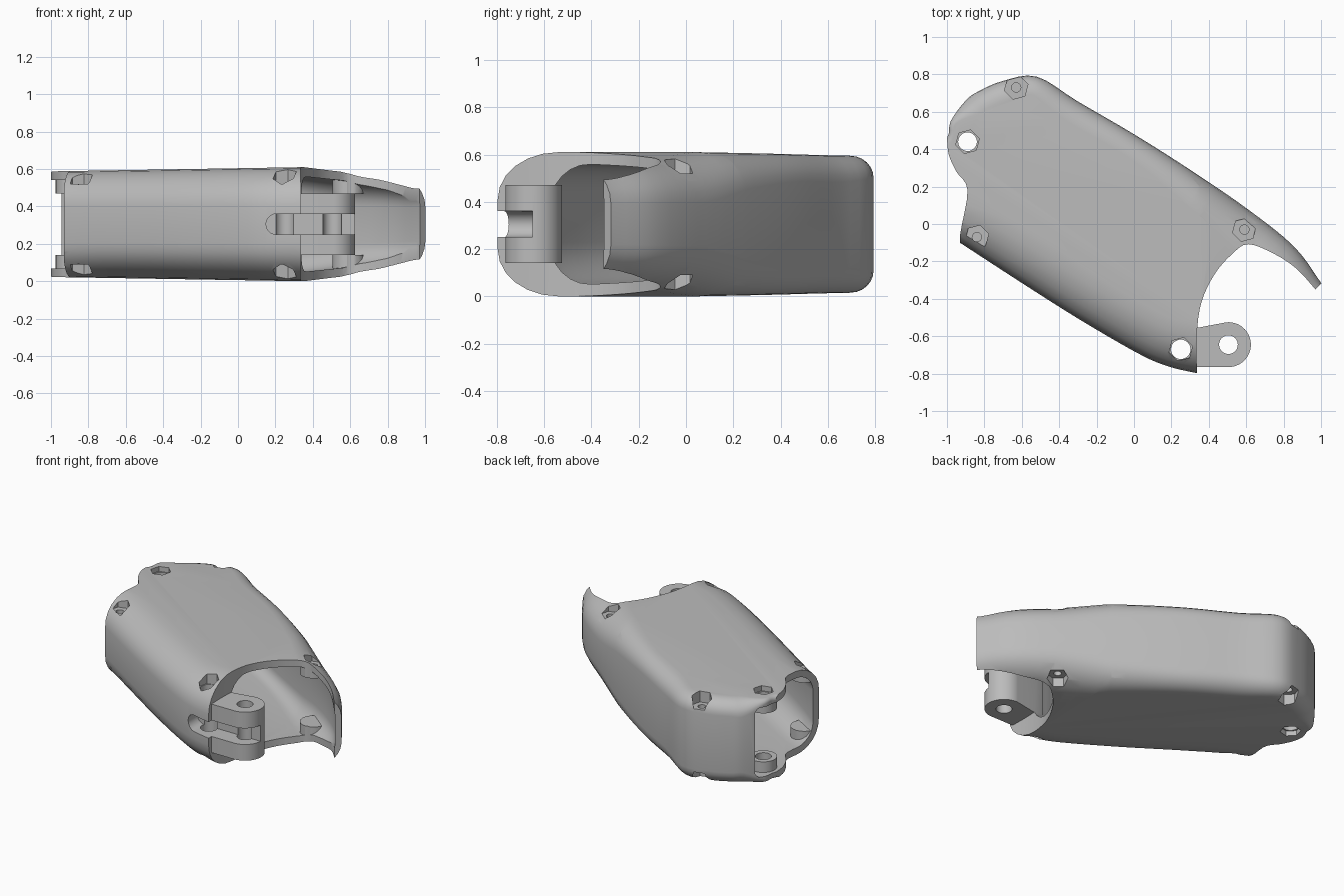
import bpy, bmesh, math
from mathutils import Matrix

if "Cube" in bpy.data.objects:
    bpy.data.objects.remove(bpy.data.objects["Cube"])

MID = 0.305  # half of the body height

grey = bpy.data.materials.new("plain_grey")
grey.use_nodes = True
grey.diffuse_color = (0.5, 0.5, 0.5, 1)
grey.node_tree.nodes["Principled BSDF"].inputs["Base Color"].default_value = (0.5, 0.5, 0.5, 1)


def spline(pts, closed, steps=4):
    """Smooth curve through points of any dimension."""
    n, out = len(pts), []
    for i in range(n if closed else n - 1):
        ids = [i - 1, i, i + 1, i + 2]
        ids = [k % n if closed else min(max(k, 0), n - 1) for k in ids]
        a, b, c, d = (pts[k] for k in ids)
        for s in range(steps):
            t = s / steps
            out.append(tuple(
                0.5 * (2 * q + (r - p) * t + (2 * p - 5 * q + 4 * r - u) * t * t
                       + (3 * q - p - 3 * r + u) * t ** 3)
                for p, q, r, u in zip(a, b, c, d)))
    return out if closed else out + [pts[-1]]


def finish(bm, name):
    bmesh.ops.recalc_face_normals(bm, faces=bm.faces)
    me = bpy.data.meshes.new(name)
    bm.to_mesh(me)
    bm.free()
    me.materials.append(grey)
    ob = bpy.data.objects.new(name, me)
    bpy.context.collection.objects.link(ob)
    return ob


def prism(name, pts, z0, z1, matrix=None):
    bm = bmesh.new()
    low = [bm.verts.new((p[0], p[1], z0)) for p in pts]
    top = [bm.verts.new((p[0], p[1], z1)) for p in pts]
    bm.faces.new(low)
    bm.faces.new(top)
    for i in range(len(pts)):
        j = (i + 1) % len(pts)
        bm.faces.new((low[i], low[j], top[j], top[i]))
    if matrix:
        bm.transform(matrix)
    return finish(bm, name)


def arc(x, y, r, n=32, start=0, sweep=360):
    count = n if sweep == 360 else n + 1
    ang = [math.radians(start + sweep * i / n) for i in range(count)]
    return [(x + r * math.cos(a), y + r * math.sin(a)) for a in ang]


def combine(target, tool, operation="DIFFERENCE"):
    """Apply a boolean and discard the tool."""
    mod = target.modifiers.new("combine", "BOOLEAN")
    mod.operation, mod.solver, mod.object = operation, "EXACT", tool
    tool.hide_render = True
    bpy.context.view_layer.objects.active = target
    bpy.ops.object.modifier_apply(modifier=mod.name)
    bpy.data.objects.remove(tool)


# Half height along x: straight pieces between these stations
STATIONS = [(-1.5, 0.274), (0.35, 0.305), (0.65, 0.268), (1.5, 0.215)]


def half_height(x):
    for (x0, h0), (x1, h1) in zip(STATIONS, STATIONS[1:]):
        if x <= x1:
            return h0 + (h1 - h0) * (x - x0) / (x1 - x0)
    return STATIONS[-1][1]


def pillow(name, outline, inner):
    """Rounded slab; each outline point holds x, y, edge radius, wall."""
    n, rings = len(outline), 7
    bm = bmesh.new()
    loops = []
    flat = MID - (0.05 if inner else 0)
    levels = [(-1, k) for k in range(rings)] + [(1, k) for k in reversed(range(rings))]
    for sign, k in levels:
        t = math.pi / 2 * (1 - k / (rings - 1))
        loop = []
        for i, (x, y, r, w) in enumerate(outline):
            p, q = outline[i - 1], outline[(i + 1) % n]
            dx, dy = q[0] - p[0], q[1] - p[1]
            length = math.hypot(dx, dy)
            r = r * 0.7 if inner else r
            off = (w if inner else 0) + r * (1 - math.cos(t))
            z = sign * (flat - min(r, 0.2) * (1 - math.sin(t)))
            loop.append(bm.verts.new((x - dy / length * off, y + dx / length * off, z)))
        loops.append(loop)
    for a, b in zip(loops, loops[1:]):
        for i in range(n):
            j = (i + 1) % n
            bm.faces.new((a[i], a[j], b[j], b[i]))
    bm.faces.new(loops[0])
    bm.faces.new(loops[-1])
    for x, _ in STATIONS[1:-1]:
        bmesh.ops.bisect_plane(bm, geom=bm.verts[:] + bm.edges[:] + bm.faces[:],
                               plane_co=(x, 0, 0), plane_no=(1, 0, 0))
    for v in bm.verts:
        v.co.z = MID + v.co.z * half_height(v.co.x) / MID
    return finish(bm, name)


# Body plan, run past both open ends, which are trimmed below
plan = spline([
    (-1.2, .075, .1, .05), (-.9, -.12, .22, .05), (-.6, -.315, .25, .05),
    (-.3, -.505, .25, .05), (0, -.68, .25, .07), (.15, -.75, .25, .16),
    (.3, -.79, .25, .22), (.55, -.83, .22, .23), (.85, -.85, .15, .15),
    (1.2, -.8, .03, .02), (1.22, -.65, .03, .02), (1.12, -.5, .12, .04),
    (.99, -.3, .2, .04), (.85, -.115, .2, .045), (.6, .085, .2, .05),
    (.3, .29, .15, .05), (0, .48, .12, .05), (-.3, .655, .12, .05),
    (-.52, .788, .1, .05), (-.7, .765, .1, .05), (-.83, .71, .1, .05),
    (-.9, .66, .1, .05), (-.98, .55, .03, -.05), (-1.0, .46, .03, -.05),
    (-1.1, .38, .03, -.03), (-1.35, .26, .02, 0), (-1.37, .2, .02, 0)], True)

shell = pillow("arm_shell", plan, False)
cavity = pillow("cavity_cutter", plan, True)

# Screw bosses stay standing where the cavity is cut back
screws = [(-.89, .44), (-.84, -.07), (.59, -.03), (-.63, .73)]
for x, y in screws:
    for z0, z1 in ((-.2, .14), (.47, .8)):
        combine(cavity, prism("boss_cutter", arc(x, y, .085, 24), z0, z1))
combine(shell, cavity)

# Curved mouth at the front, leaving the hooked side flap
mouth = spline([(.337, -.8), (.335, -.6), (.36, -.42), (.43, -.27), (.52, -.165),
                (.61, -.108), (.75, -.16), (.87, -.24), (.97, -.35)], False)
mouth += [(1.2, -.12), (1.5, -.12), (1.5, -1.2), (.337, -1.2)]
combine(shell, prism("mouth_cutter", mouth, -1, 2))

# Notched open end
notch = spline([(-.92, -.13), (-.93, -.06), (-.89, .18), (-.95, .28),
                (-.99, .37), (-1.0, .46)], False)
notch += [(-1.0, .56), (-1.7, .56), (-1.7, -.4), (-.92, -.4)]
combine(shell, prism("notch_cutter", notch, -1, 2))

# Hinge lug
lug = [(.26, -.765)] + arc(.505, -.645, .12, 24, -85, 180) + [(.26, -.57)]
combine(shell, prism("hinge_lug", lug, .14, .47), "UNION")

# Slot between the prongs, running back into the wall with a round end
slot = arc(.205, MID, .055, 12, 90, 180) + [(.8, .25), (.8, .36)]
combine(shell, prism("slot_cutter", slot, .65, 1.2, Matrix.Rotation(math.pi / 2, 4, "X")))

# Through holes
for x, y, r in ((.505, -.645, .05), (.25, -.67, .052), (-.89, .44, .05)):
    combine(shell, prism("hole_cutter", arc(x, y, r), -1, 2))

# Hexagonal pockets above and below, with small screw holes
for x, y in screws + [(.25, -.67)]:
    depth = .055 if (x, y) == screws[0] else .09
    for z0, z1 in ((-1, depth), (2 * MID - depth, 2)):
        combine(shell, prism("pocket_cutter", arc(x, y, .065, 6, 15), z0, z1))
for x, y in screws[1:]:
    for z0, z1 in ((-1, .13), (.48, 2)):
        combine(shell, prism("screw_cutter", arc(x, y, .025, 16), z0, z1))

bpy.ops.object.select_all(action="DESELECT")
shell.select_set(True)
bpy.context.view_layer.objects.active = shell
bpy.ops.object.shade_smooth_by_angle(angle=math.radians(32))
